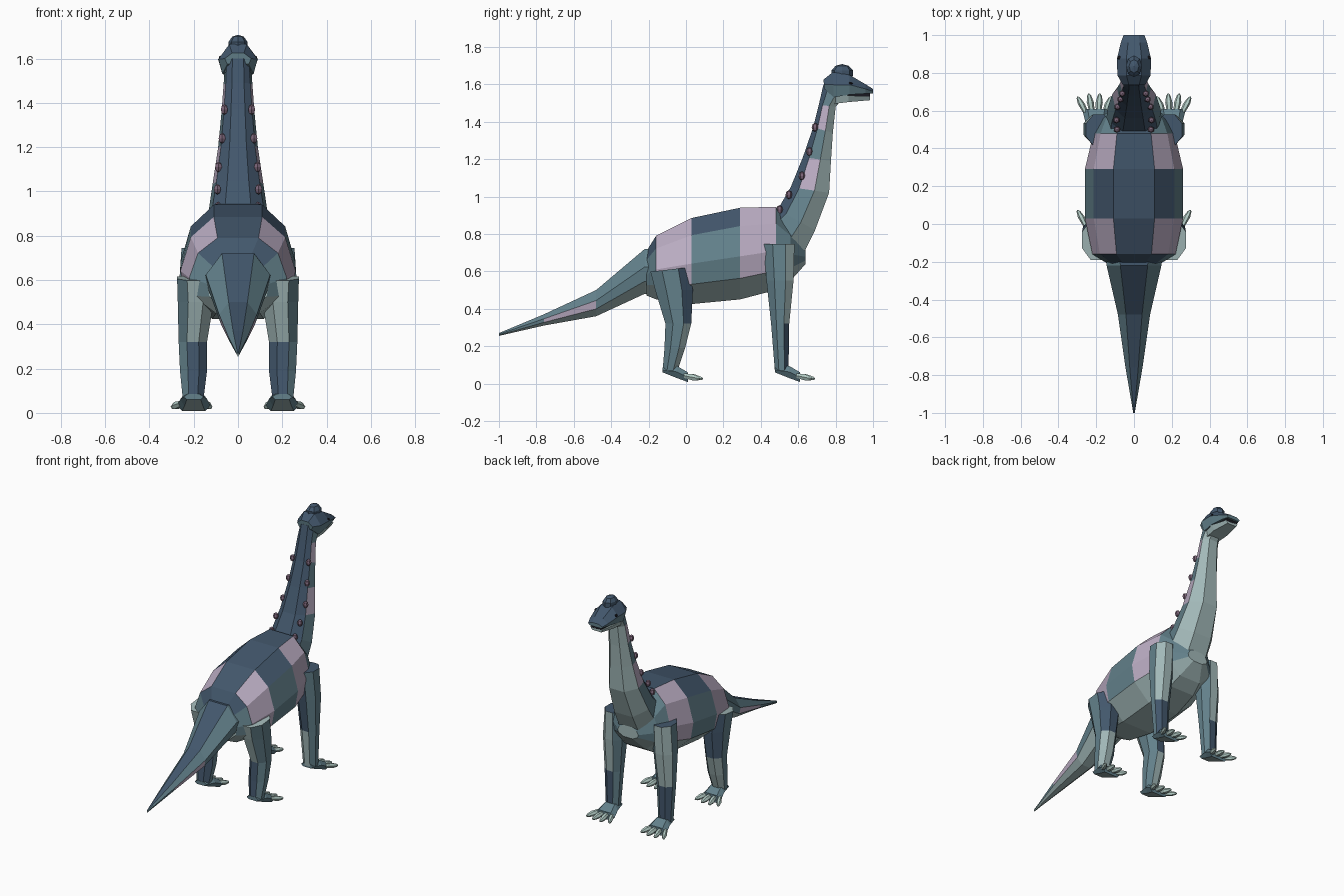
import bpy, bmesh, math
from mathutils import Vector

cube = bpy.data.objects.get("Cube")
if cube:
    bpy.data.objects.remove(cube)

PALETTE = {"navy": (0.055, 0.095, 0.15), "teal": (0.125, 0.22, 0.26), "pale": (0.36, 0.48, 0.48),
           "pink": (0.50, 0.42, 0.55), "mauve": (0.20, 0.13, 0.19), "claw": (0.45, 0.60, 0.56),
           "black": (0.01, 0.01, 0.015)}
NAMES = list(PALETTE)
MATS = []
for name, rgb in PALETTE.items():
    m = bpy.data.materials.new(name)
    m.use_nodes = True
    m.diffuse_color = (*rgb, 1)
    bsdf = m.node_tree.nodes["Principled BSDF"]
    bsdf.inputs["Base Color"].default_value = (*rgb, 1)
    bsdf.inputs["Roughness"].default_value = 0.8
    MATS.append(m)


def finish(name, bm):
    bmesh.ops.recalc_face_normals(bm, faces=bm.faces)
    me = bpy.data.meshes.new(name)
    bm.to_mesh(me)
    bm.free()
    for m in MATS:
        me.materials.append(m)
    ob = bpy.data.objects.new(name, me)
    bpy.context.collection.objects.link(ob)
    return ob


def loft(name, rings, colour):
    """Skin closed rings; colour(row, strip) picks each face's material."""
    bm = bmesh.new()
    rows = [[bm.verts.new(p) for p in r] for r in rings]
    n = len(rows[0])
    for i in range(len(rows) - 1):
        for j in range(n):
            k = (j + 1) % n
            f = bm.faces.new((rows[i][j], rows[i][k], rows[i + 1][k], rows[i + 1][j]))
            f.material_index = NAMES.index(colour(i, j))
    for i, r in ((0, rows[0]), (len(rows) - 2, rows[-1])):
        bm.faces.new(r).material_index = NAMES.index(colour(i, n // 2))
    return finish(name, bm)


def spine(name, stations, section, colour):
    """Symmetric loft: stations are (back y, back z, belly y, belly z, half width)."""
    n = len(section)
    rings = []
    for yb, zb, yf, zf, w in stations:
        half = [Vector((w * x, yb + (yf - yb) * t, zb + (zf - zb) * t)) for x, t in section]
        rings.append(half + [Vector((-p.x, p.y, p.z)) for p in reversed(half)])
    return loft(name, rings, lambda i, j: colour(i, j + 1 if j < n else 2 * n - 1 - j))


def ball(name, loc, size, colour, u=8, v=5):
    bm = bmesh.new()
    bmesh.ops.create_uvsphere(bm, u_segments=u, v_segments=v, radius=1)
    for p in bm.verts:
        p.co = Vector(loc) + Vector(a * b for a, b in zip(p.co, size))
    for f in bm.faces:
        f.material_index = NAMES.index(colour)
    return finish(name, bm)


# Body: checkered flanks, dark back, pale belly
BARREL = [(0.42, 0), (0.82, 0.2), (1, 0.53), (0.92, 0.77), (0.45, 1)]


def body_colour(i, s):
    if s == 0:
        return "navy"
    if s >= 4:
        return "pale"
    if i in (1, 3):
        return "pink"
    return "navy" if s == 1 and i < 4 else "teal"


spine("body", [(y, t, y, b, w) for y, t, b, w in (
    (-0.21, 0.71, 0.47, 0.14), (-0.16, 0.79, 0.45, 0.22), (0.03, 0.885, 0.425, 0.26),
    (0.29, 0.94, 0.45, 0.26), (0.48, 0.945, 0.50, 0.215), (0.56, 0.85, 0.55, 0.18),
    (0.64, 0.72, 0.64, 0.08))], BARREL, body_colour)

# Tail
SLIM = [(0.5, 0), (1, 0.4), (0.9, 0.72), (0.4, 1)]


def tail_colour(i, s):
    if s <= 1:
        return "navy" if s == 0 else "teal"
    if i == 2 and s == 2:
        return "pink"
    return ("teal", "pale")[s > 2]


spine("tail", [(y, t, y, b, w) for y, t, b, w in (
    (-0.14, 0.72, 0.46, 0.15), (-0.22, 0.72, 0.48, 0.145), (-0.48, 0.50, 0.36, 0.085),
    (-0.76, 0.37, 0.31, 0.045), (-1, 0.27, 0.255, 0.004))], SLIM, tail_colour)

# Neck
NECK = [(0.42, 0), (0.85, 0.22), (1, 0.62), (0.5, 1)]


def neck_colour(i, s):
    if s <= 1:
        return "navy"
    if s == 2:
        return "pink" if i in (2, 4) else "teal"
    return "pale"


spine("neck", [(0.42, 0.90, 0.58, 0.60, 0.15), (0.49, 0.93, 0.69, 0.82, 0.14),
               (0.56, 1.05, 0.765, 1.02, 0.115), (0.625, 1.21, 0.775, 1.19, 0.09),
               (0.68, 1.37, 0.785, 1.34, 0.075), (0.71, 1.49, 0.80, 1.48, 0.065),
               (0.735, 1.60, 0.86, 1.55, 0.06)], NECK, neck_colour)

# Head: upper skull, lower jaw, crest and eyes
SKULL = [(0.45, 0), (1, 0.5), (0.8, 1)]
spine("skull", [(0.735, 1.625, 0.74, 1.575, 0.06), (0.785, 1.665, 0.79, 1.53, 0.088),
                (0.875, 1.65, 0.875, 1.545, 0.09), (0.96, 1.60, 0.96, 1.55, 0.07),
                (1.0, 1.575, 1.0, 1.55, 0.055)], SKULL,
      lambda i, s: "navy" if s <= 1 else "teal")
spine("mouth", [(0.85, 1.555, 0.85, 1.53, 0.06), (0.985, 1.555, 0.985, 1.53, 0.04)],
      [(1, 0), (1, 1)], lambda i, s: "black")
spine("jaw", [(0.79, 1.56, 0.79, 1.495, 0.065), (0.87, 1.54, 0.87, 1.505, 0.072),
              (0.985, 1.535, 0.985, 1.515, 0.048)], [(1, 0), (0.75, 1)],
      lambda i, s: "pale")
ball("crest", (0, 0.835, 1.66), (0.045, 0.06, 0.048), "navy")

# Paired bumps along the neck, and eyes
for side in (-1, 1):
    label = "left" if side > 0 else "right"
    ball("eye_" + label, (side * 0.078, 0.88, 1.603), (0.010, 0.012, 0.010), "black", 6, 4)
    for k, (x, y, z) in enumerate(((0.09, 0.50, 0.93), (0.093, 0.55, 1.01), (0.088, 0.62, 1.11),
                                   (0.072, 0.66, 1.24), (0.062, 0.69, 1.37))):
        ball(f"neck_bump_{label}_{k}", (side * x, y, z), (0.018, 0.018, 0.024), "mauve", 6, 4)


def ring8(z, y0, y1, x0, x1, slope=0.0):
    """Horizontal eight-sided ring fitted to a box."""
    pts = []
    for k in range(8):
        a = math.pi * (2 * k + 1) / 8
        c, s = math.cos(a) / 0.924, math.sin(a) / 0.924
        pts.append(Vector(((x0 + x1) / 2 + c * (x1 - x0) / 2,
                           (y0 + y1) / 2 + s * (y1 - y0) / 2, z + s * slope)))
    return pts


def limb(name, side, stations, knee, front_leg, y_foot):
    rings = [ring8(*s) for s in stations]
    for r in rings:
        for p in r:
            p.x *= side

    def colour(i, j):
        if j in (3, 7):          # outer and inner faces
            return "teal"
        if j in (2, 6):
            return "teal"
        faces_head = j in (0, 1)
        return "navy" if faces_head == ((i >= knee) == front_leg) else "pale"
    loft(name, rings, colour)
    # Foot wedge and four splayed claws
    foot = [(y_foot - 0.125, 0.085, 0.06, 0.045), (y_foot - 0.05, 0.095, 0.03, 0.06),
            (y_foot + 0.01, 0.06, 0.008, 0.075)]
    rings = [[Vector((side * 0.2 + dx * w, y, z)) for dx, z in
              ((0.6, t), (1, (t + b) / 2), (0.7, b), (-0.7, b), (-1, (t + b) / 2), (-0.6, t))]
             for y, t, b, w in foot]
    loft(name + "_foot", rings, lambda i, j: "pale" if j == 2 else "teal")
    for k in range(4):
        u = k - 1.5
        base = Vector((side * (0.205 + u * 0.034), y_foot - 0.01, 0.042))
        tip = Vector((side * (0.21 + u * 0.058), y_foot + 0.092 - 0.008 * u * u, 0.026))
        rings = []
        for f, r in ((0, 0.014), (0.55, 0.019), (0.9, 0.011), (1, 0.004)):
            c = base.lerp(tip, f)
            rings.append([c + Vector((r * math.cos(a), 0, r * math.sin(a)))
                          for a in (math.tau * q / 6 for q in range(6))])
        loft(f"{name}_claw_{k}", rings, lambda i, j: "claw")


# Legs: hind pair stands at the tail end, fore pair under the neck
HIND = [(0.61, -0.19, 0.02, 0.12, 0.275, 0.012), (0.50, -0.165, 0.037, 0.11, 0.272),
        (0.32, -0.11, 0.028, 0.14, 0.268), (0.19, -0.115, -0.005, 0.14, 0.262),
        (0.07, -0.125, -0.045, 0.155, 0.25)]
FORE = [(0.745, 0.415, 0.58, 0.12, 0.255), (0.55, 0.43, 0.575, 0.12, 0.268),
        (0.32, 0.455, 0.552, 0.14, 0.262), (0.07, 0.475, 0.548, 0.155, 0.25)]
for side in (-1, 1):
    label = "left" if side > 0 else "right"
    limb("hind_leg_" + label, side, HIND, 2, False, 0.0)
    limb("fore_leg_" + label, side, FORE, 2, True, 0.6)
